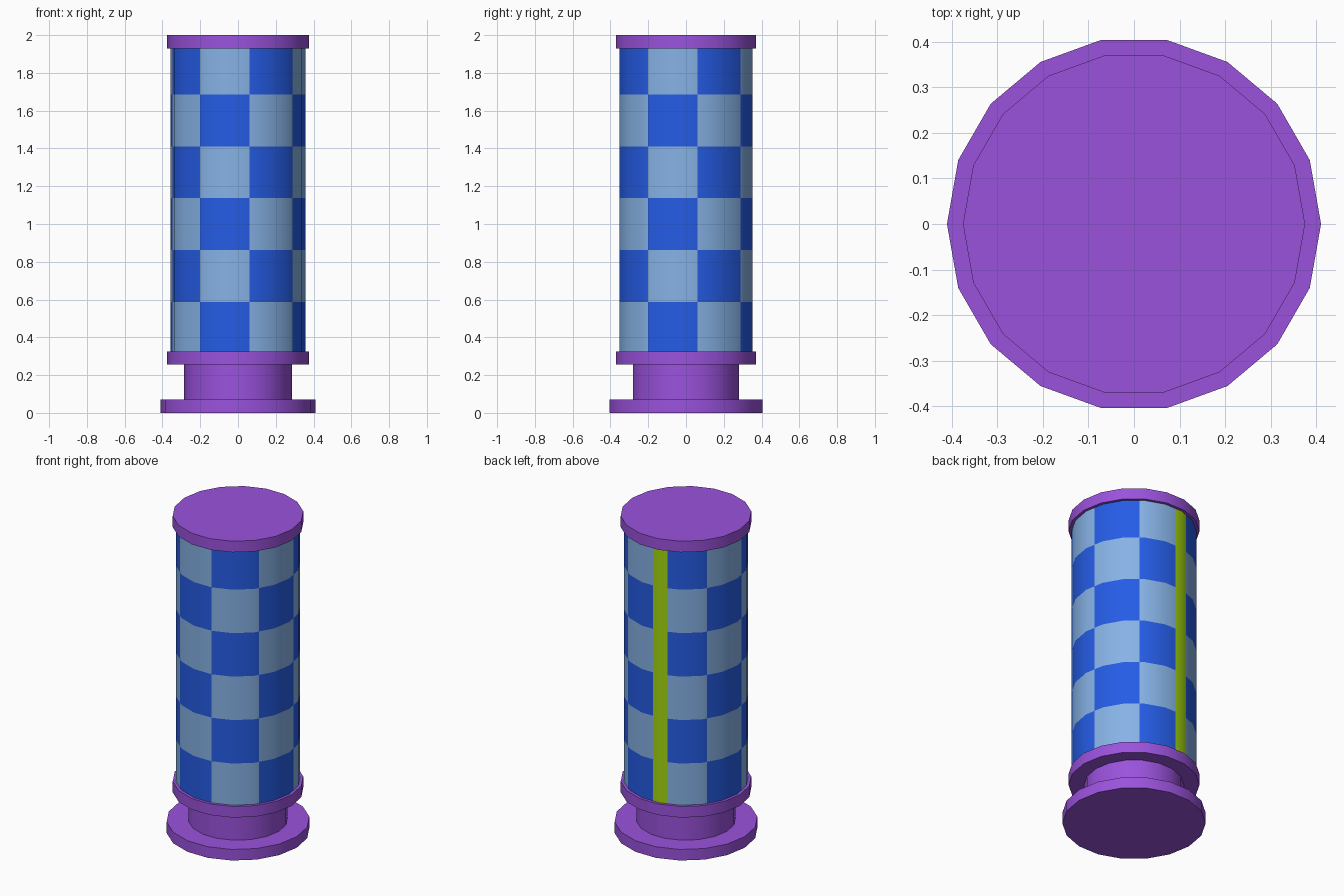
import bpy, bmesh, math

if "Cube" in bpy.data.objects:
    bpy.data.objects.remove(bpy.data.objects["Cube"])

SIDES = 18


def material(name, rgb):
    lin = [(c / 255 / 12.92) if c < 11 else ((c / 255 + 0.055) / 1.055) ** 2.4 for c in rgb]
    m = bpy.data.materials.new(name)
    m.diffuse_color = (*lin, 1)
    m.use_nodes = True
    m.node_tree.nodes["Principled BSDF"].inputs["Base Color"].default_value = m.diffuse_color
    return m


purple = material("purple", (154, 82, 220))
blue = material("royal blue", (37, 92, 229))
light = material("pale blue", (134, 178, 229))
lime = material("lime", (160, 210, 14))


def finish(bm, name, mats):
    bmesh.ops.recalc_face_normals(bm, faces=bm.faces)
    me = bpy.data.meshes.new(name)
    bm.to_mesh(me)
    bm.free()
    for m in mats:
        me.materials.append(m)
    ob = bpy.data.objects.new(name, me)
    bpy.context.collection.objects.link(ob)
    bpy.ops.object.select_all(action='DESELECT')
    ob.select_set(True)
    bpy.context.view_layer.objects.active = ob
    bpy.ops.object.shade_smooth_by_angle(angle=math.radians(30))
    return ob


def ring_point(bm, r, deg, z):
    # point on the 18-sided outline, cut points stay on the flat sides
    step = 360 / SIDES
    off = deg % step - step / 2
    d = r * math.cos(math.radians(step / 2)) / math.cos(math.radians(off))
    a = math.radians(deg)
    return bm.verts.new((d * math.cos(a), d * math.sin(a), z))


def lathe(name, profile):
    bm = bmesh.new()
    rings = [[ring_point(bm, r, i * 360 / SIDES, z) for i in range(SIDES)] for r, z in profile]
    for a, b in zip(rings, rings[1:]):
        for i in range(SIDES):
            j = (i + 1) % SIDES
            bm.faces.new((a[i], a[j], b[j], b[i]))
    bm.faces.new(rings[0])
    bm.faces.new(rings[-1])
    return finish(bm, name, [purple])


# Foot, neck and lower flange turned as one piece, plus the top cap
lathe("stand", [(0.41, 0), (0.41, 0.07), (0.285, 0.07), (0.285, 0.255),
                (0.375, 0.255), (0.375, 0.325)])
lathe("top_cap", [(0.375, 1.93), (0.375, 2.0)])

# Checkered barrel: 8 x 6 squares starting at the seam, lime strip over the seam
SEAM, HALF = 100, 7.4
BARREL_R, Z0, ROW = 0.357, 0.313, 0.2745
angles = sorted({float(i * 20) for i in range(SIDES)}
                | {float((SEAM + 45 * k) % 360) for k in range(8)}
                | {SEAM - HALF, SEAM + HALF})
bm = bmesh.new()
levels = [0.325] + [Z0 + ROW * k for k in range(1, 6)] + [1.93]
rings = [[ring_point(bm, BARREL_R, a, z) for a in angles] for z in levels]
n = len(angles)
for k in range(6):
    for i in range(n):
        j = (i + 1) % n
        f = bm.faces.new((rings[k][i], rings[k][j], rings[k + 1][j], rings[k + 1][i]))
        mid = (angles[i] + (angles[j] if j else 360)) / 2
        column = int(((mid - SEAM) % 360) // 45)
        f.material_index = 2 if abs(mid - SEAM) < HALF else (column + k) % 2
finish(bm, "checkered_barrel", [light, blue, lime])
